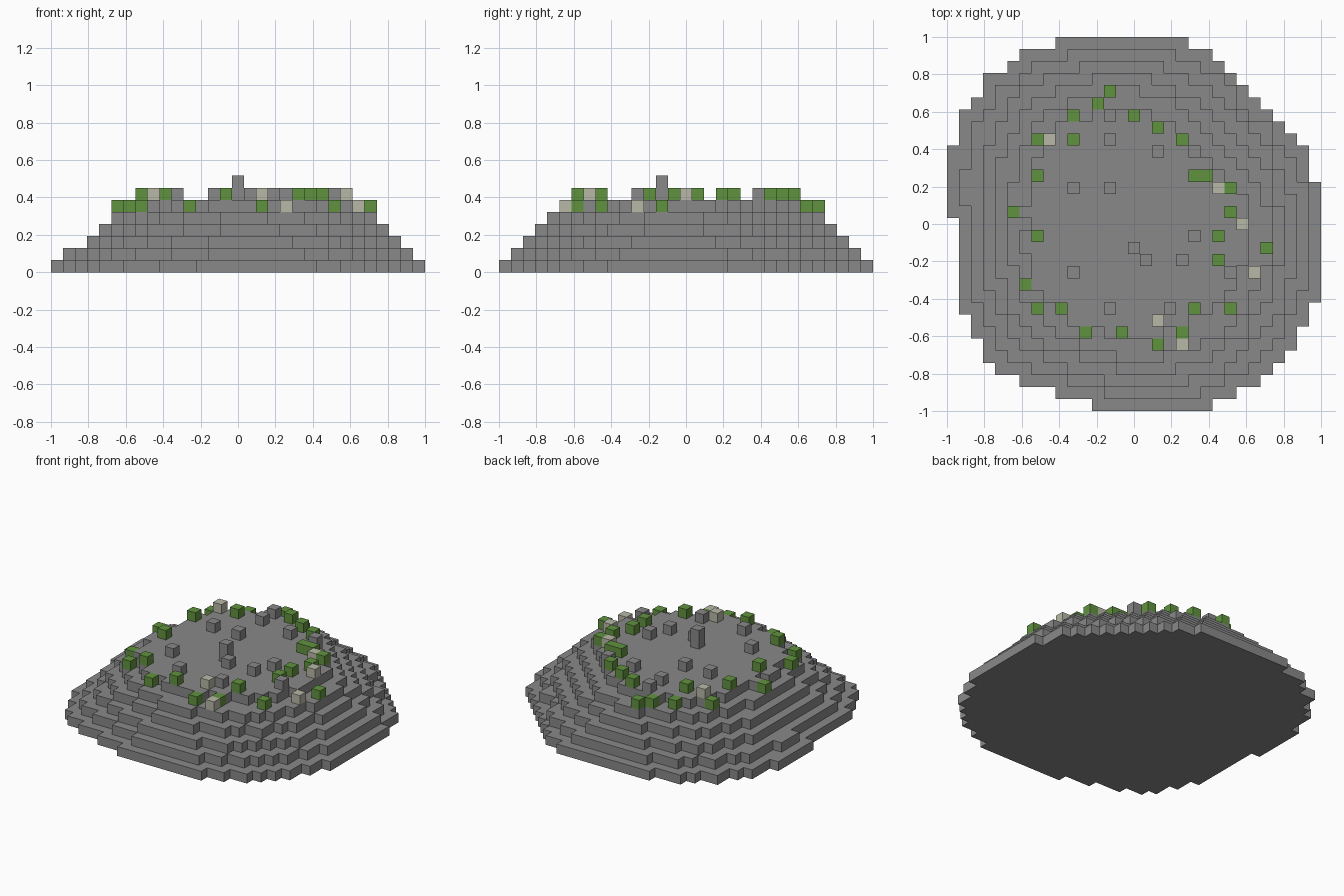
import bpy
import bmesh
import math

cube = bpy.data.objects.get("Cube")
if cube:
    bpy.data.objects.remove(cube, do_unlink=True)

HALF = 15                      # cells on each side of the centre cell
CELL = 2 / (2 * HALF + 1)


def make_material(name, rgb):
    mat = bpy.data.materials.new(name)
    mat.use_nodes = True
    mat.diffuse_color = (*rgb, 1)
    mat.node_tree.nodes["Principled BSDF"].inputs["Base Color"].default_value = (*rgb, 1)
    return mat


stone = make_material("grey stone", (0.25, 0.25, 0.25))
moss = make_material("moss green", (0.12, 0.29, 0.05))
pale = make_material("pale stone", (0.48, 0.48, 0.39))

# Outline radii at even steps of angle, counter-clockwise from +x
FOOT = [1.0, 1.0, 0.93, 1.01, 1.0, 1.06, 1.10, 1.06,
        0.96, 1.0, 1.06, 0.99, 1.0, 1.05, 1.08, 1.05]
SHOULDER = [0.73, 0.67, 0.63, 0.66, 0.72, 0.74, 0.75, 0.69,
            0.67, 0.69, 0.72, 0.70, 0.72, 0.73, 0.74, 0.74]
PLATEAU = [0.62, 0.58, 0.53, 0.55, 0.62, 0.63, 0.66, 0.60,
           0.58, 0.61, 0.63, 0.61, 0.61, 0.60, 0.62, 0.63]


def blend(a, b, t):
    return [p + (q - p) * t for p, q in zip(a, b)]


def inside(i, j, radii):
    """True if the centre of a cell lies within the outline."""
    turn = math.atan2(j, i) / math.tau % 1 * len(radii)
    k = int(turn)
    a, b = radii[k % len(radii)], radii[(k + 1) % len(radii)]
    return math.hypot(i, j) * CELL < a + (b - a) * (turn - k)


def build_slab(name, cells, level, mat, height=1):
    """Solid made of square cells, with flat regions merged."""
    bm = bmesh.new()
    verts = {}

    def vert(i, j, top):
        key = (i, j, top)
        if key not in verts:
            z = (level + height * top) * CELL
            verts[key] = bm.verts.new(((i - 0.5) * CELL, (j - 0.5) * CELL, z))
        return verts[key]

    for i, j in cells:
        ring = [(i, j), (i + 1, j), (i + 1, j + 1), (i, j + 1)]
        bm.faces.new([vert(*c, 1) for c in ring])
        bm.faces.new([vert(*c, 0) for c in reversed(ring)])
        sides = [(0, -1), (1, 0), (0, 1), (-1, 0)]
        for n, (di, dj) in enumerate(sides):
            if (i + di, j + dj) not in cells:
                a, b = ring[n], ring[(n + 1) % 4]
                bm.faces.new([vert(*a, 0), vert(*b, 0), vert(*b, 1), vert(*a, 1)])
    bmesh.ops.dissolve_limit(bm, angle_limit=0.01, verts=bm.verts[:], edges=bm.edges[:])
    mesh = bpy.data.meshes.new(name)
    bm.to_mesh(mesh)
    bm.free()
    mesh.materials.append(mat)
    obj = bpy.data.objects.new(name, mesh)
    bpy.context.collection.objects.link(obj)


# Stepped mound
grid = [(i, j) for i in range(-HALF, HALF + 1) for j in range(-HALF, HALF + 1)]
outlines = [blend(FOOT, SHOULDER, n / 4) for n in range(5)] + [PLATEAU]
terraces = [{c for c in grid if inside(*c, radii)} for radii in outlines]
for level, cells in enumerate(terraces):
    build_slab(f"terrace_{level + 1}", cells, level, stone)

# Loose blocks, each resting on the terrace under it
MOSS_BLOCKS = [(-2, 11), (-3, 10), (-5, 9), (0, 9), (2, 8), (4, 7), (5, 4), (6, 4),
               (8, 3), (8, 1), (7, -1), (7, -3), (11, -2), (5, -7), (8, -7),
               (4, -9), (2, -10), (-1, -9), (-4, -9), (-6, -7), (-8, -7),
               (-9, -5), (-8, -1), (-10, 1), (-8, 4), (-8, 7), (-5, 7)]
PALE_BLOCKS = [(-7, 7), (7, 3), (9, 0), (10, -4), (2, -8), (4, -10)]
STONE_BLOCKS = [(-2, 9), (-2, 7), (2, 6), (5, 6), (-5, 3), (-2, 3), (5, -1),
                (1, -3), (4, -3), (-5, -4), (-2, -7), (3, -7), (8, -4)]

groups = [("moss_block", MOSS_BLOCKS, moss), ("pale_block", PALE_BLOCKS, pale),
          ("stone_block", STONE_BLOCKS, stone)]
for name, blocks, mat in groups:
    for n, cell in enumerate(blocks):
        level = sum(cell in cells for cells in terraces)
        build_slab(f"{name}_{n + 1}", {cell}, level, mat)

# Standing stone near the middle
build_slab("standing_stone", {(0, -2)}, len(terraces), stone, height=2)
